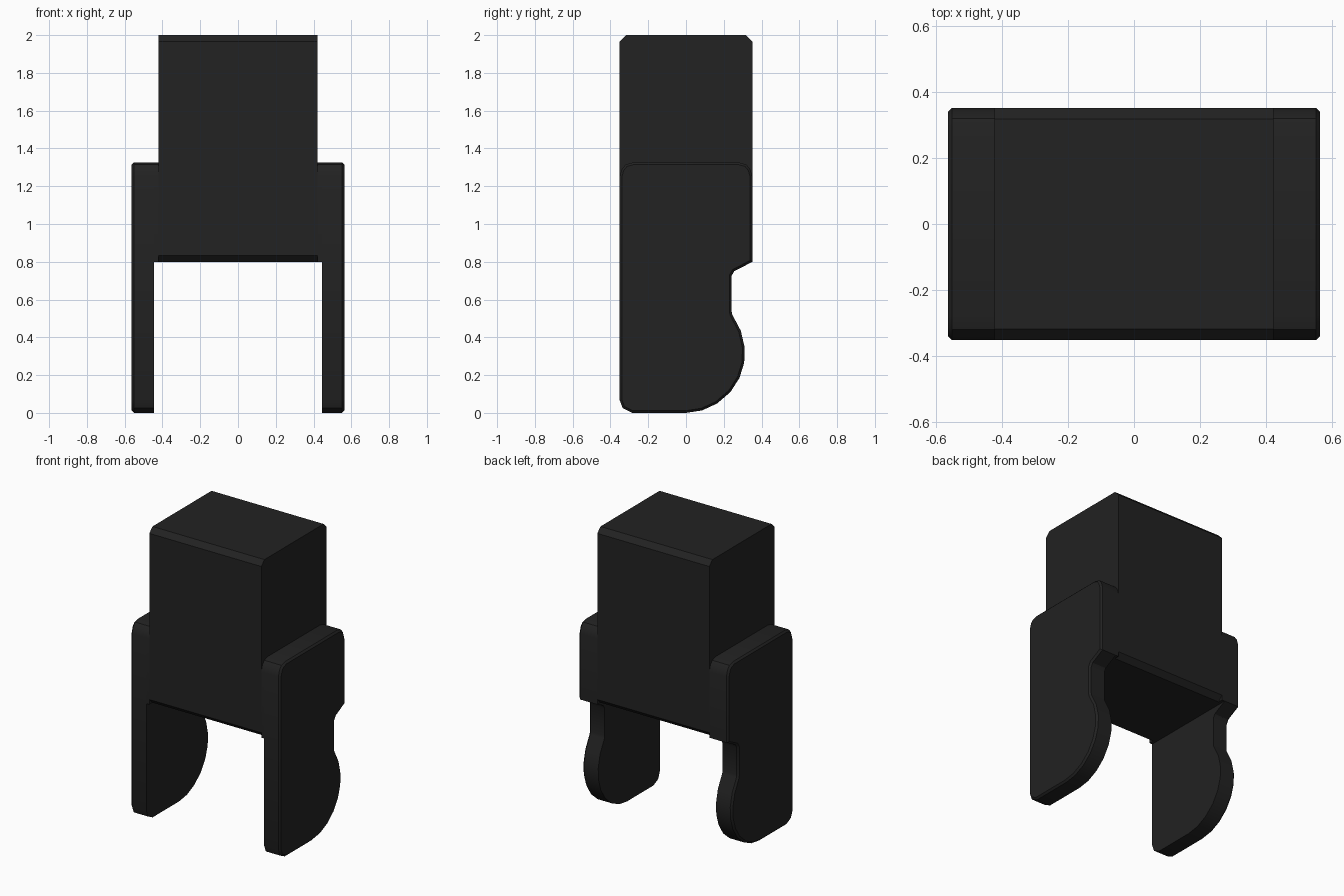
import bpy, bmesh, math

if "Cube" in bpy.data.objects:
    bpy.data.objects.remove(bpy.data.objects["Cube"])

dark = bpy.data.materials.new("dark_plastic")
dark.diffuse_color = (0.016, 0.016, 0.016, 1)
dark.use_nodes = True
dark.node_tree.nodes["Principled BSDF"].inputs["Base Color"].default_value = dark.diffuse_color


def add_prism(bm, profile, x0, x1, bevel=0.0):
    """Extrude a (y, z) profile along x; optionally bevel the rim at x1."""
    near = [bm.verts.new((x0, y, z)) for y, z in profile]
    far = [bm.verts.new((x1, y, z)) for y, z in profile]
    n = len(profile)
    faces = [bm.faces.new(near[::-1]), bm.faces.new(far)]
    for i in range(n):
        j = (i + 1) % n
        faces.append(bm.faces.new((near[i], near[j], far[j], far[i])))
    bmesh.ops.recalc_face_normals(bm, faces=faces)
    if bevel:
        rim = list(faces[1].edges)
        bmesh.ops.bevel(bm, geom=rim, offset=bevel, segments=1,
                        affect='EDGES', clamp_overlap=True)


def finish(bm, name):
    mesh = bpy.data.meshes.new(name)
    bm.to_mesh(mesh)
    bm.free()
    mesh.materials.append(dark)
    obj = bpy.data.objects.new(name, mesh)
    bpy.context.collection.objects.link(obj)
    bpy.ops.object.select_all(action='DESELECT')
    obj.select_set(True)
    bpy.context.view_layer.objects.active = obj
    bpy.ops.object.shade_smooth_by_angle(angle=math.radians(30))
    return obj


# Central block with chamfered front and back edges
D, C = 0.352, 0.034
block = [(-D, 0.8 + C), (-D + C, 0.8), (D - C, 0.8), (D, 0.8 + C),
         (D, 2 - C), (D - C, 2), (-D + C, 2), (-D, 2 - C)]
bm = bmesh.new()
add_prism(bm, block, -0.422, 0.422)
finish(bm, "central_block")

# Side plate outline: leg with rounded toe and waist, then upper shoulder
leg = [(-D, 0.07), (-0.335, 0.025), (-0.285, 0.0), (0.0, 0.0),
       (0.085, 0.013), (0.165, 0.05), (0.235, 0.11), (0.283, 0.185),
       (0.308, 0.265), (0.311, 0.345), (0.29, 0.435), (0.245, 0.52),
       (0.241, 0.54), (0.241, 0.725), (0.255, 0.75)]
shoulder = [(D, 0.8), (D, 1.25), (0.34, 1.29), (0.32, 1.315), (0.28, 1.326),
            (-0.28, 1.326), (-0.32, 1.315), (-0.34, 1.29), (-D, 1.25)]

# Side plates, with a thin spacer joining the shoulder to the block
bm = bmesh.new()
add_prism(bm, leg + shoulder, 0.444, 0.563, bevel=0.012)
add_prism(bm, [(-D, 0.8)] + shoulder, 0.422, 0.444)
plate = finish(bm, "side_plates")
mirror = plate.modifiers.new("mirror", 'MIRROR')
mirror.use_axis = (True, False, False)
mirror.use_mirror_merge = False
